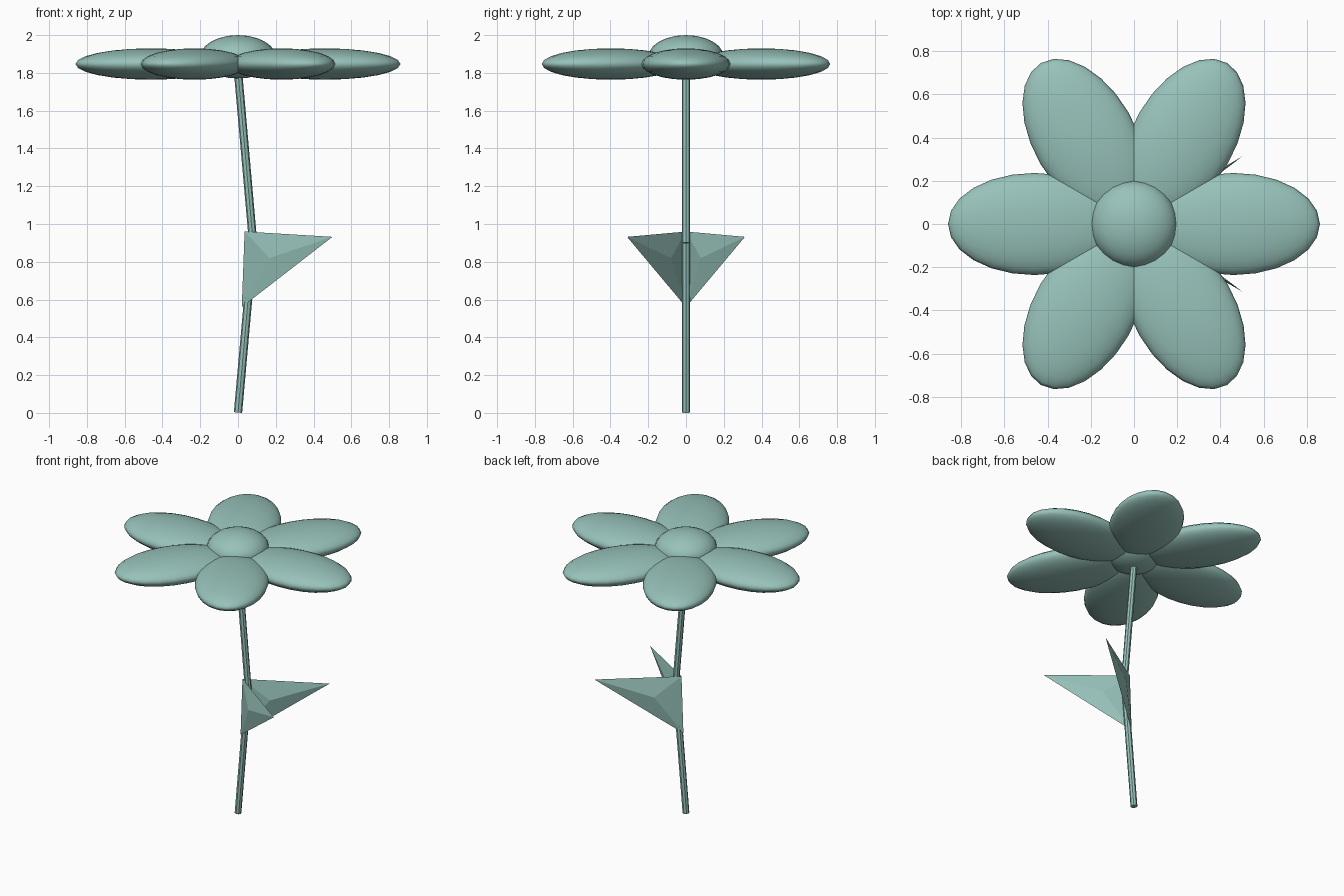
import bpy, bmesh, math
from mathutils import Vector

cube = bpy.data.objects.get("Cube")
if cube:
    bpy.data.objects.remove(cube, do_unlink=True)

# One flat colour for the whole flower
color = (0.31, 0.54, 0.49, 1)
mat = bpy.data.materials.new("soft_teal")
mat.use_nodes = True
mat.diffuse_color = color
mat.node_tree.nodes["Principled BSDF"].inputs["Base Color"].default_value = color


def finish(obj, name, smooth):
    obj.name = name
    obj.data.materials.append(mat)
    for poly in obj.data.polygons:
        poly.use_smooth = smooth
    return obj


def ellipsoid(name, loc, size, angle=0):
    bpy.ops.mesh.primitive_uv_sphere_add(segments=24, ring_count=12, radius=1,
                                         location=loc, rotation=(0, 0, angle))
    obj = bpy.context.object
    obj.scale = size
    return finish(obj, name, True)


def stem_piece(name, start, end, radius):
    start, end = Vector(start), Vector(end)
    axis = end - start
    bpy.ops.mesh.primitive_cylinder_add(vertices=8, radius=radius, depth=axis.length,
                                        location=(start + end) / 2)
    obj = bpy.context.object
    obj.rotation_euler = axis.to_track_quat('Z', 'Y').to_euler()
    return finish(obj, name, False)


def leaf(name, side):
    # Thin triangular blade with a raised point on both faces
    top = Vector((0.035, 0, 0.96))
    bottom = Vector((0.02, 0, 0.56))
    tip = Vector((0.5, side * 0.312, 0.932))
    bulge = (tip - top).cross(bottom - top).normalized() * 0.025
    middle = Vector((0.18, side * 0.1, 0.82))
    bm = bmesh.new()
    corners = [bm.verts.new(p) for p in (top, bottom, tip)]
    for offset in (bulge, -bulge):
        peak = bm.verts.new(middle + offset)
        for i in range(3):
            bm.faces.new((corners[i], corners[(i + 1) % 3], peak))
    bmesh.ops.recalc_face_normals(bm, faces=bm.faces)
    mesh = bpy.data.meshes.new(name)
    bm.to_mesh(mesh)
    bm.free()
    obj = bpy.data.objects.new(name, mesh)
    bpy.context.collection.objects.link(obj)
    return finish(obj, name, False)


# Bent stem
bend = (0.08, 0, 0.9)
stem_piece("lower_stem", (0, 0, 0.002), bend, 0.022)
stem_piece("upper_stem", bend, (-0.002, 0, 1.83), 0.022)

# Pair of leaves in a V
leaf("back_leaf", 1)
leaf("front_leaf", -1)

# Six petals around the flower centre
for i in range(6):
    a = i * math.pi / 3
    ellipsoid(f"petal_{i + 1}", (0.46 * math.cos(a), 0.46 * math.sin(a), 1.847),
              (0.4, 0.236, 0.083), a)
ellipsoid("flower_centre", (0, 0, 1.885), (0.2, 0.2, 0.115))
